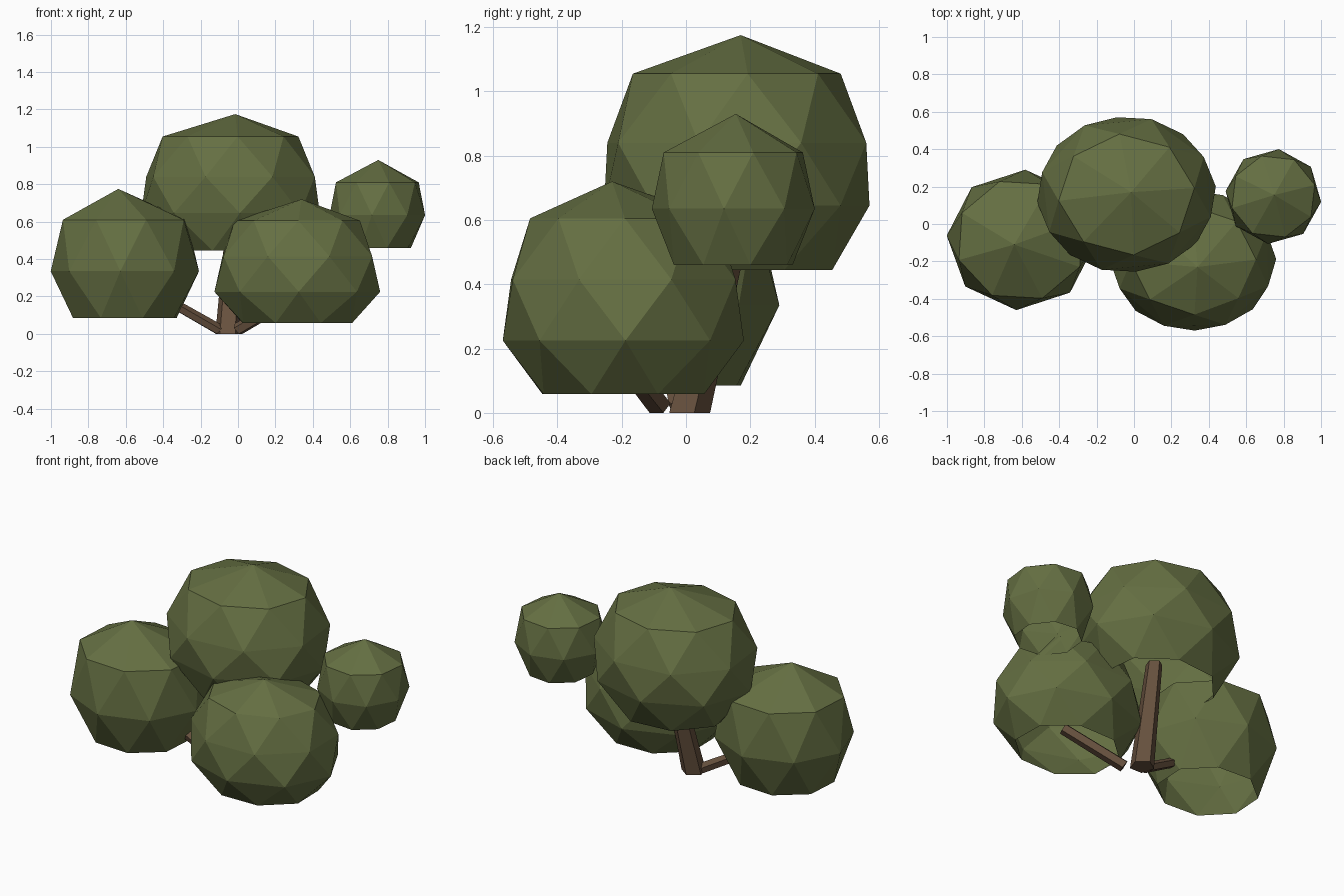
import bpy, bmesh, math
from mathutils import Vector

if "Cube" in bpy.data.objects:
    bpy.data.objects.remove(bpy.data.objects["Cube"])


def material(name, rgb):
    m = bpy.data.materials.new(name)
    m.diffuse_color = (*rgb, 1)
    m.use_nodes = True
    m.node_tree.nodes["Principled BSDF"].inputs["Base Color"].default_value = m.diffuse_color
    return m


LEAF = material("leaf_green", (0.13, 0.16, 0.055))
BARK = material("bark_brown", (0.14, 0.085, 0.05))


def finish(name, bm, mat):
    mesh = bpy.data.meshes.new(name)
    bm.to_mesh(mesh)
    bm.free()
    mesh.materials.append(mat)
    ob = bpy.data.objects.new(name, mesh)
    bpy.context.collection.objects.link(ob)


def foliage(name, center, apex, rings, phase, n=8):
    """Staggered rings of triangles under an apex, open at the bottom.
    rings: (z, x radius, y radius) from top to bottom."""
    bm = bmesh.new()
    top = bm.verts.new(apex)
    step = math.tau / n
    prev = None
    for i, (z, rx, ry) in enumerate(rings):
        a0 = math.radians(phase) + i * step / 2
        ring = [bm.verts.new((center[0] + rx * math.cos(a0 + k * step),
                              center[1] + ry * math.sin(a0 + k * step), z)) for k in range(n)]
        for k in range(n):
            j = (k + 1) % n
            if prev is None:
                bm.faces.new((top, ring[k], ring[j]))
            else:
                bm.faces.new((prev[k], ring[k], prev[j]))
                bm.faces.new((prev[j], ring[k], ring[j]))
        prev = ring
    finish(name, bm, LEAF)


def branch(name, start, end, r0, r1, flat=False, n=5):
    """Tapered prism between two points; flat keeps both ends level."""
    bm = bmesh.new()
    a, b = Vector(start), Vector(end)
    q = (b - a).to_track_quat('Z', 'Y')
    rings = []
    for p, r in ((a, r0), (b, r1)):
        ring = []
        for k in range(n):
            t = math.tau * k / n + 0.3
            off = Vector((r * math.cos(t), r * math.sin(t), 0))
            co = p + (off if flat else q @ off)
            co.z = max(co.z, 0)
            ring.append(bm.verts.new(co))
        rings.append(ring)
    for k in range(n):
        j = (k + 1) % n
        bm.faces.new((rings[0][k], rings[0][j], rings[1][j], rings[1][k]))
    bm.faces.new(rings[0][::-1])
    bm.faces.new(rings[1])
    finish(name, bm, BARK)


# Foliage clumps
foliage("foliage_top", (-0.04, 0.158), (-0.015, 0.17, 1.175),
        [(1.055, 0.365, 0.325), (0.84, 0.47, 0.42), (0.645, 0.48, 0.415), (0.445, 0.34, 0.31)], 6)
foliage("foliage_front_right", (0.317, -0.195), (0.34, -0.23, 0.72),
        [(0.605, 0.335, 0.29), (0.415, 0.43, 0.375), (0.225, 0.443, 0.375), (0.058, 0.315, 0.27)], 1)
foliage("foliage_left", (-0.605, -0.085), (-0.64, -0.11, 0.775),
        [(0.61, 0.35, 0.33), (0.335, 0.397, 0.376), (0.085, 0.293, 0.27)], -26)
foliage("foliage_small", (0.745, 0.147), (0.75, 0.155, 0.93),
        [(0.81, 0.23, 0.225), (0.635, 0.257, 0.255), (0.46, 0.187, 0.192)], -29)

# Trunk and branches
branch("trunk", (-0.055, 0.005, 0), (-0.02, 0.15, 0.58), 0.07, 0.048, flat=True)
branch("branch_right", (0.0, -0.085, 0.02), (0.32, -0.23, 0.21), 0.04, 0.034)
branch("branch_left", (-0.1, -0.02, 0.015), (-0.45, -0.06, 0.22), 0.036, 0.028)
